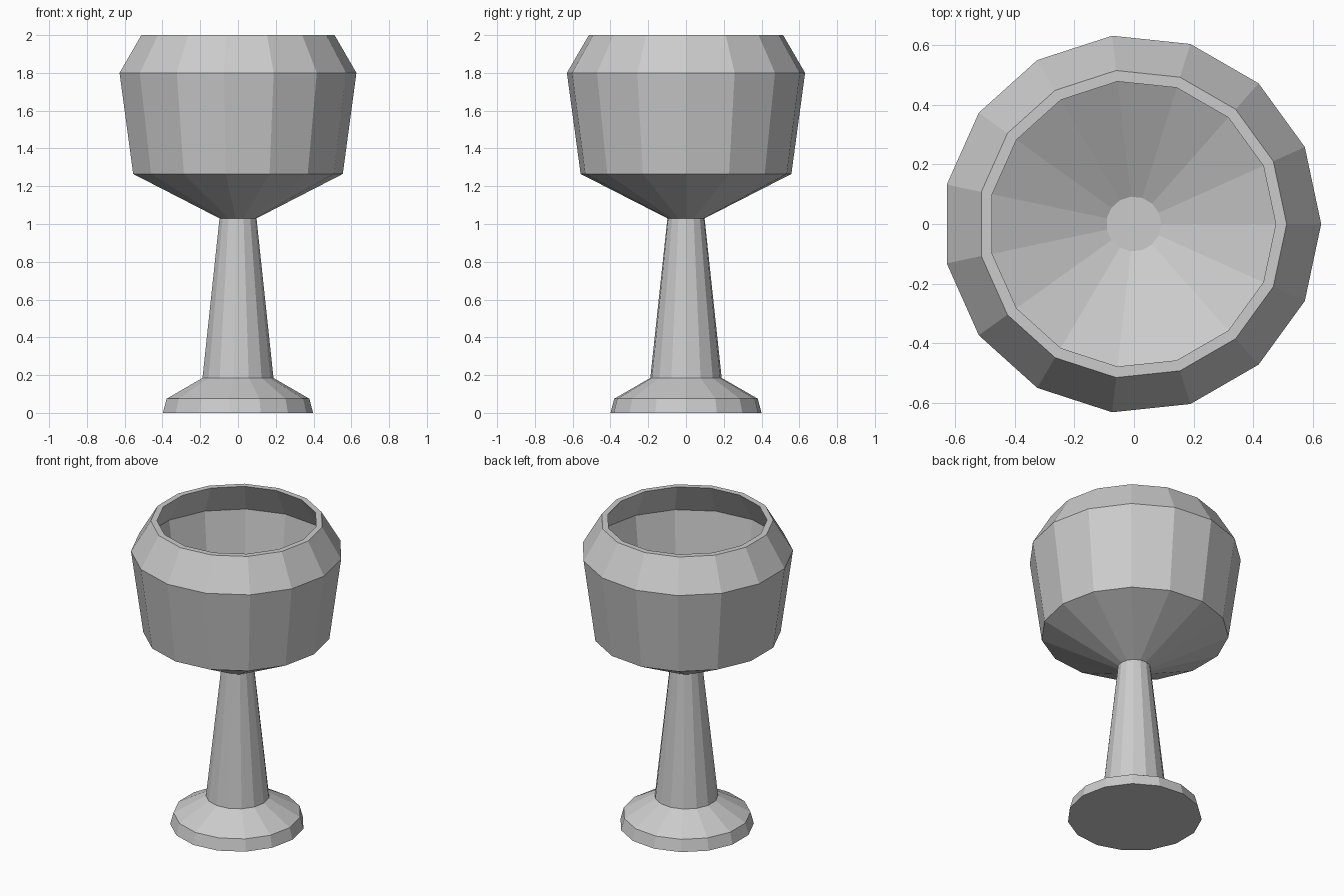
import bpy, bmesh
from math import cos, sin, tau

if "Cube" in bpy.data.objects:
    bpy.data.objects.remove(bpy.data.objects["Cube"])

SIDES = 15
SHIFT = -0.007  # odd side count: keeps the outline centred on x


def lathe(name, profile):
    """Revolve a (radius, z) profile into a flat-shaded, end-capped solid."""
    bm = bmesh.new()
    rings = [[bm.verts.new((r * cos(tau * i / SIDES) + SHIFT * r / 0.634,
                            r * sin(tau * i / SIDES), z))
              for i in range(SIDES)] for r, z in profile]
    for a, b in zip(rings, rings[1:]):
        for i in range(SIDES):
            j = (i + 1) % SIDES
            bm.faces.new((a[i], a[j], b[j], b[i]))
    bm.faces.new(rings[0][::-1])
    bm.faces.new(rings[-1])
    bmesh.ops.recalc_face_normals(bm, faces=bm.faces)
    mesh = bpy.data.meshes.new(name)
    bm.to_mesh(mesh)
    bm.free()
    obj = bpy.data.objects.new(name, mesh)
    bpy.context.collection.objects.link(obj)
    return obj


# One continuous goblet: foot, stem, outer bowl, rim, then the hollow inside
foot = [(0.402, 0.0), (0.382, 0.075)]
stem = [(0.19, 0.185), (0.099, 1.03)]
bowl_outside = [(0.561, 1.265), (0.634, 1.80), (0.517, 2.0)]
bowl_inside = [(0.48, 2.0), (0.595, 1.797), (0.526, 1.291), (0.092, 1.07)]
lathe("goblet", foot + stem + bowl_outside + bowl_inside)
